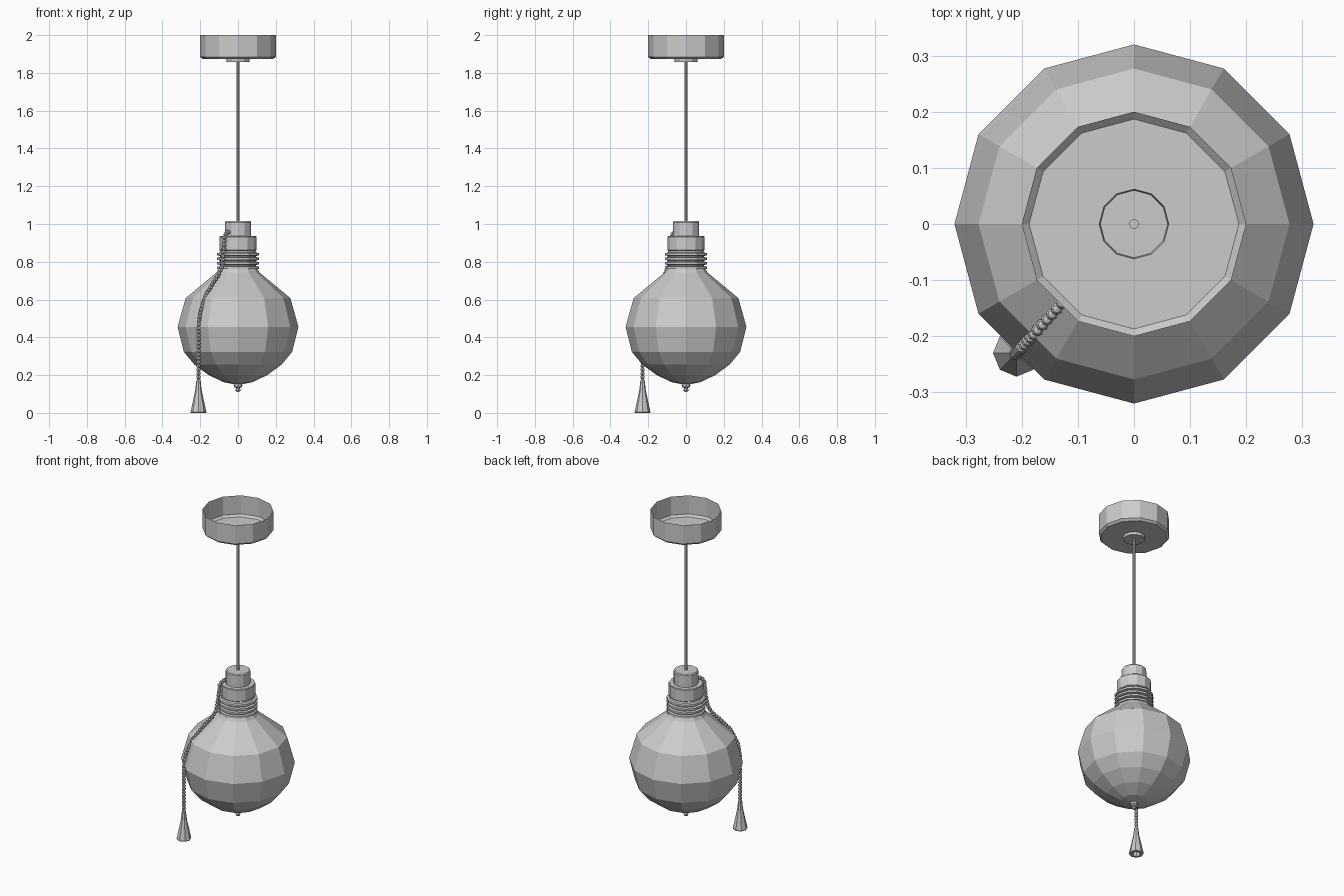
import bpy, bmesh
from math import cos, sin, pi, radians
from mathutils import Vector, Matrix

if "Cube" in bpy.data.objects:
    bpy.data.objects.remove(bpy.data.objects["Cube"])


def finish(name, bm):
    bmesh.ops.recalc_face_normals(bm, faces=bm.faces[:])
    me = bpy.data.meshes.new(name)
    bm.to_mesh(me)
    bm.free()
    ob = bpy.data.objects.new(name, me)
    bpy.context.collection.objects.link(ob)
    return ob


def lathe(name, profile, sides=12, center=(0, 0)):
    """Revolve (radius, z) points around a vertical axis; radius 0 makes a pole."""
    bm = bmesh.new()
    rings = []
    for r, z in profile:
        n = sides if r > 0 else 1
        rings.append([bm.verts.new((center[0] + r * cos(2 * pi * i / sides),
                                    center[1] + r * sin(2 * pi * i / sides), z))
                      for i in range(n)])
    for a, b in zip(rings, rings[1:]):
        for i in range(sides):
            j = (i + 1) % sides
            quad = [a[i % len(a)], a[j % len(a)], b[j % len(b)], b[i % len(b)]]
            bm.faces.new(list(dict.fromkeys(quad)))
    return finish(name, bm)


# Ceiling canopy: open-topped cup with a small recessed rosette
lathe("ceiling_canopy", [(.2, 2), (.2, 1.885), (.187, 1.873), (.062, 1.873),
                         (.060, 1.857), (0, 1.857)])

# Hanging cord
lathe("cord", [(0, 1.0), (.009, 1.0), (.009, 1.862), (0, 1.862)], 8)

# Lamp holder: cap above a wider collar
lathe("socket", [(0, .858), (.094, .858), (.098, .862), (.098, .932), (.095, .936),
                 (.07, .936), (.07, 1.009), (.065, 1.015), (0, 1.015)])

# Ridged screw thread
thread = [(.092, .752)]
for k in range(4):
    z = .768 + k * .024
    thread += [(.096, z - .009), (.110, z - .006), (.110, z + .006), (.096, z + .009)]
thread.append((.09, .86))
lathe("screw_thread", thread)

# Glass bulb
lathe("bulb", [(0, .148), (.075, .162), (.155, .2), (.23, .255), (.287, .323), (.32, .455),
               (.277, .608), (.115, .742), (.095, .775)])

# Tip finial under the bulb
lathe("bulb_finial", [(0, .110), (.011, .114), (.014, .122), (.010, .131), (.021, .138),
                      (.023, .148), (.018, .160), (0, .160)], 8)

# Pull chain: beads evenly spaced along a (radius, z) path in one vertical plane
heading = Vector((cos(radians(227.7)), sin(radians(227.7)), 0))
path = [(.062, .957), (.088, .957), (.105, .935), (.113, .855), (.126, .775), (.15, .735),
        (.2, .685), (.262, .61), (.298, .53), (.311, .45), (.311, .165)]
pts = [heading * r + Vector((0, 0, z)) for r, z in path]
bm = bmesh.new()
step, carry = .02, 0
for a, b in zip(pts, pts[1:]):
    length = (b - a).length
    while carry < length:
        bmesh.ops.create_uvsphere(bm, u_segments=8, v_segments=5, radius=.0115,
                                  matrix=Matrix.Translation(a.lerp(b, carry / length)))
        carry += step
    carry -= length
finish("pull_chain", bm)

# Flared pull handle with a hollow underside
end = heading * .311
lathe("pull_handle", [(0, .168), (.012, .166), (.017, .12), (.042, .004), (.040, 0),
                      (.024, 0), (.018, .05), (0, .05)], 8, (end.x, end.y))
